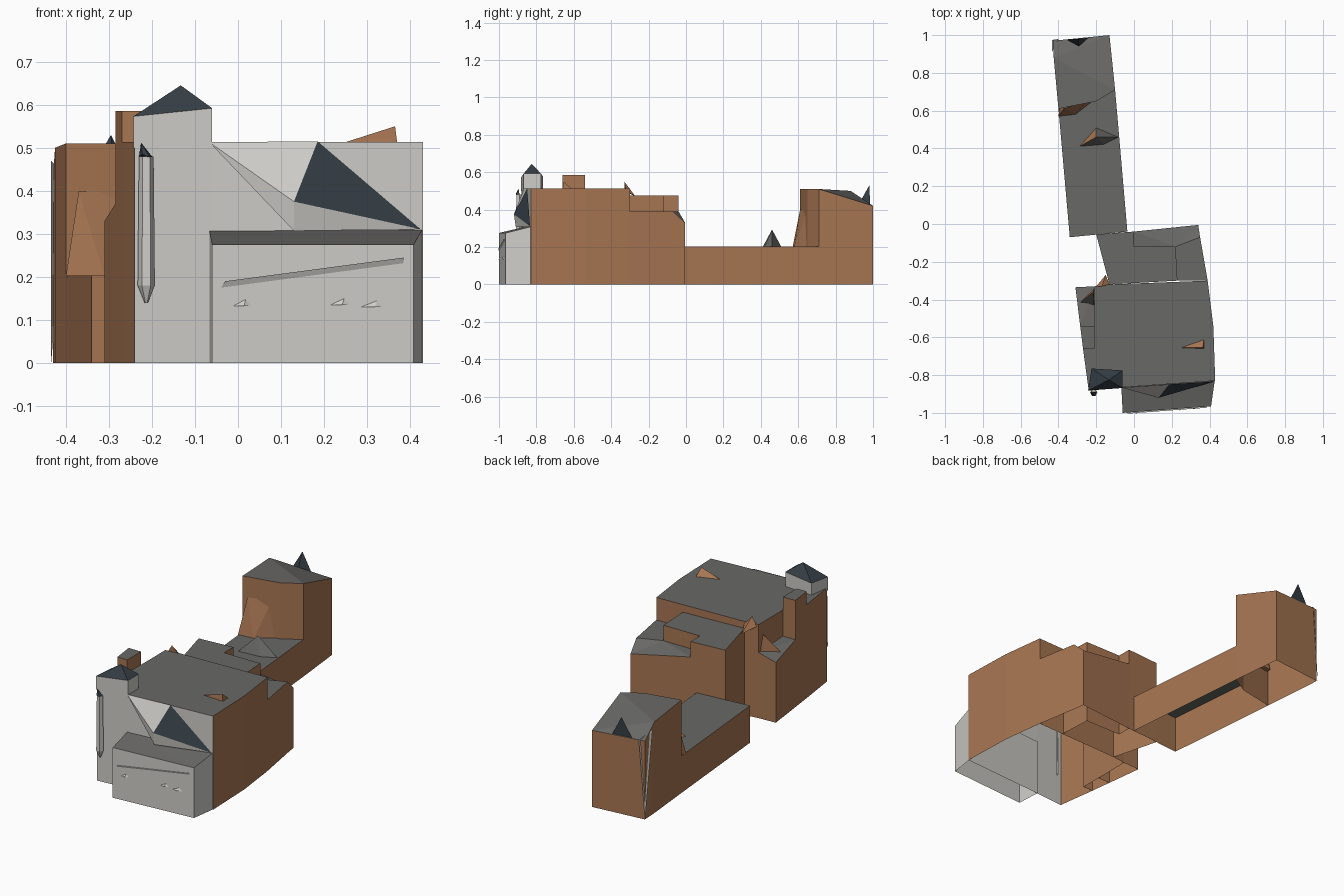
import bpy, bmesh
from mathutils import Vector

cube = bpy.data.objects.get("Cube")
if cube:
    bpy.data.objects.remove(cube, do_unlink=True)


def material(name, color):
    m = bpy.data.materials.new(name)
    m.use_nodes = True
    m.diffuse_color = (*color, 1)
    m.node_tree.nodes["Principled BSDF"].inputs["Base Color"].default_value = (*color, 1)
    return m


BRICK = material("brown brick", (0.39, 0.18, 0.085))
ROOF = material("grey roof", (0.14, 0.138, 0.133))
STONE = material("pale stone", (0.62, 0.61, 0.58))
SLATE = material("dark slate", (0.035, 0.047, 0.058))


def finish(name, bm, wall, top, front=None):
    """Colour faces by direction: tops, street front, other walls."""
    bm.normal_update()
    for f in bm.faces:
        n = f.normal
        if n.z > 0.4:
            f.material_index = 1
        elif front and n.y < -0.7 and f.calc_center_median().y < -0.75:
            f.material_index = 2
    mesh = bpy.data.meshes.new(name)
    bm.to_mesh(mesh)
    bm.free()
    for m in (wall, top, front or wall):
        mesh.materials.append(m)
    ob = bpy.data.objects.new(name, mesh)
    bpy.context.collection.objects.link(ob)
    return ob


def block(name, plan, height, base=0, wall=BRICK, top=ROOF, front=None):
    """Walls and a roof over a ground plan, open underneath."""
    n = len(plan)
    hs = height if isinstance(height, list) else [height] * n
    pts = [(x, y, h) for (x, y), h in zip(plan, hs)]
    if sum(pts[i - 1][0] * pts[i][1] - pts[i][0] * pts[i - 1][1] for i in range(n)) < 0:
        pts.reverse()
    bm = bmesh.new()
    low = [bm.verts.new((x, y, base)) for x, y, h in pts]
    high = [bm.verts.new(p) for p in pts]
    for i in range(n):
        bm.faces.new((low[i - 1], low[i], high[i], high[i - 1]))
    roof = bm.faces.new(high)
    if isinstance(height, list):
        bmesh.ops.triangulate(bm, faces=[roof])
    return finish(name, bm, wall, top, front)


def hull(name, pts, wall=BRICK, top=None):
    """Faceted solid around a few points."""
    bm = bmesh.new()
    for p in pts:
        bm.verts.new(p)
    bmesh.ops.convex_hull(bm, input=bm.verts[:])
    bmesh.ops.recalc_face_normals(bm, faces=bm.faces[:])
    return finish(name, bm, wall, top or wall)


def panel(name, pts, mat):
    """Single flat facet."""
    bm = bmesh.new()
    bm.faces.new([bm.verts.new(p) for p in pts])
    return finish(name, bm, mat, mat)


# Main hall and its left side
block("main_hall", [(-.24, -.88), (-.065, -.865), (.43, -.83), (.42, -.54), (.39, -.30),
                    (-.13, -.32), (-.21, -.33), (-.21, -.66), (-.27, -.66)], .513, front=STONE)
block("left_chimney_block", [(-.27, -.66), (-.21, -.66), (-.21, -.54), (-.285, -.54)], .585)
block("left_terrace", [(-.285, -.54), (-.21, -.54), (-.21, -.33), (-.31, -.335)],
      [.37, .37, .36, .33])
hull("terrace_dormer", [(-.29, -.42, .34), (-.21, -.34, .34), (-.21, -.45, .34), (-.215, -.36, .45)],
     BRICK, ROOF)

# Rear of the hall, stepping down
block("rear_hall", [(-.13, -.32), (.23, -.30), (.22, -.12), (0, -.12), (0, -.04), (-.2, -.055)], .475)
block("rear_terrace", [(.23, -.30), (.39, -.30), (.35, -.07), (.34, -.005), (0, -.04),
                       (0, -.12), (.22, -.12)], [.39, .39, .39, .33, .39, .39, .39])
hull("rear_gable", [(-.2, -.33, .5), (-.13, -.32, .5), (-.15, -.27, .47), (-.17, -.33, .55)])
hull("roof_dormer", [(.24, -.655, .51), (.37, -.61, .51), (.37, -.66, .51), (.365, -.655, .55)])

# Corner turret with pyramid cap
corners = [(-.243, -.882), (-.06, -.868), (-.06, -.775), (-.225, -.765)]
tops = [.573, .592, .592, .578]
block("turret", corners, tops, base=.5, wall=STONE, top=SLATE)
hull("turret_cap", [(x, y, h) for (x, y), h in zip(corners, tops)] + [(-.133, -.825, .645)], SLATE)

# Slim hanging oriel on the turret front
rings = [(.14, .004), (.18, .02), (.48, .017)]
hull("oriel", [(-.213 + r * dx, -.89 + r * dy, z) for z, r in rings
               for dx, dy in ((-1, 0), (-.5, -1), (.5, -1), (1, 0), (0, .9))], STONE)
hull("oriel_cap", [(-.23, -.89, .48), (-.2, -.89, .48), (-.205, -.91, .478), (-.222, -.91, .485),
                   (-.225, -.895, .512)], SLATE)

# Front annex
block("front_annex", [(-.06, -1), (.408, -.965), (.428, -.825), (-.067, -.86)],
      [.275, .275, .31, .308], wall=STONE)


def on_front(x, z, out=0.004):
    """Point just proud of the annex front."""
    return (x, -.9955 + .0748 * x - out, z)


hull("annex_band", [on_front(x, z, o) for x, z, o in
                    ((-.04, .175, 0), (-.03, .19, .006), (.385, .245, .006), (.385, .232, 0))], STONE)
for i, (x, z, w) in enumerate(((-.01, .133, .04), (.215, .135, .045), (.285, .13, .055))):
    hull(f"window_ledge_{i + 1}", [on_front(x, z, 0), on_front(x + w, z, 0),
                                   on_front(x + w * .7, z + .015, 0), on_front(x + w * .6, z, .009)], STONE)

# Front gable leaning over the annex
peak, fold = Vector((.185, -.849, .515)), Vector((.13, -.92, .375))
foot, eave, start = Vector((.13, -.91, .307)), Vector((.424, -.834, .311)), Vector((-.067, -.866, .513))
panel("gable_slate", [fold, eave, peak], SLATE)
panel("gable_cheek", [start, foot, fold], STONE)
panel("gable_side", [start, fold, peak], STONE)
panel("gable_base", [fold, foot, eave], STONE)

# Long rear wing
block("wing", [(-.34, -.07), (-.035, -.04), (-.10, .71), (-.2, .65), (-.4, .61)], .203)
hull("wing_dormer", [(-.29, .41, .2), (-.16, .42, .2), (-.08, .46, .2), (-.2, .51, .2), (-.2, .46, .293)],
     BRICK, ROOF)

# Tower at the end of the wing
block("tower", [(-.4, .61), (-.2, .65), (-.10, .71), (-.13, 1), (-.43, .97), (-.425, .88)],
      [.51, .51, .51, .42, .43, .5])
hull("tower_buttress", [(-.4, .57, .2), (-.31, .58, .2), (-.22, .65, .2), (-.39, .64, .2),
                        (-.37, .61, .4), (-.25, .65, .4)])
panel("tower_corner_facet", [(-.434, .974, 0), (-.40, .98, .43), (-.434, .91, .47)], STONE)
hull("tower_spike", [(-.36, .975, .42), (-.24, .985, .42), (-.29, .93, .44), (-.295, .98, .53)], SLATE)
